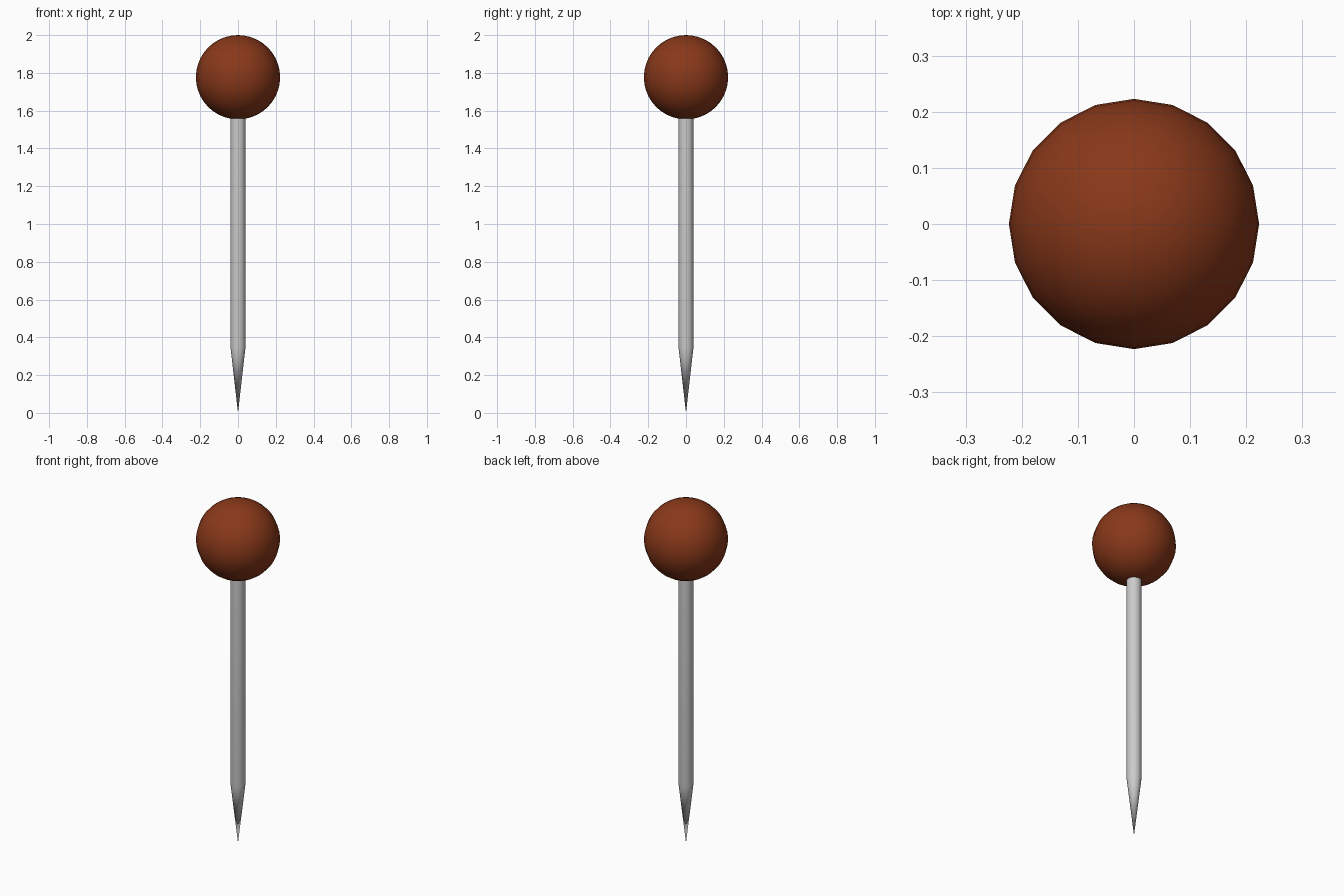
import bpy, bmesh
from math import cos, sin, pi, radians

if "Cube" in bpy.data.objects:
    bpy.data.objects.remove(bpy.data.objects["Cube"])


def material(name, color):
    m = bpy.data.materials.new(name)
    m.diffuse_color = color
    m.use_nodes = True
    m.node_tree.nodes["Principled BSDF"].inputs["Base Color"].default_value = m.diffuse_color
    return m


def lathe(name, profile, sides):
    """Revolve (radius, z) points around z; zero radius makes a pole."""
    bm = bmesh.new()
    rings = []
    for r, z in profile:
        if r == 0:
            rings.append([bm.verts.new((0, 0, z))] * sides)
        else:
            rings.append([bm.verts.new((r * cos(2 * pi * i / sides), r * sin(2 * pi * i / sides), z))
                          for i in range(sides)])
    for a, b in zip(rings, rings[1:]):
        for i in range(sides):
            j = (i + 1) % sides
            bm.faces.new(list(dict.fromkeys((a[i], a[j], b[j], b[i]))))
    bmesh.ops.recalc_face_normals(bm, faces=bm.faces)
    mesh = bpy.data.meshes.new(name)
    bm.to_mesh(mesh)
    bm.free()
    ob = bpy.data.objects.new(name, mesh)
    bpy.context.collection.objects.link(ob)
    bpy.ops.object.select_all(action='DESELECT')
    ob.select_set(True)
    bpy.context.view_layer.objects.active = ob
    bpy.ops.object.shade_smooth_by_angle(angle=radians(40))
    return ob


# Metal needle: sharp point, straight shaft, end hidden inside the head
lathe("needle", [(0, 0), (0.04, 0.35), (0.04, 1.6), (0, 1.6)], 20)

# Round head
R, CZ, N = 0.223, 1.777, 20
arc = [(R * sin(pi * k / N) if 0 < k < N else 0, CZ - R * cos(pi * k / N)) for k in range(N + 1)]
head = lathe("head", arc, 20)
head.data.materials.append(material("red_brown", (0.25, 0.04, 0.01, 1)))
